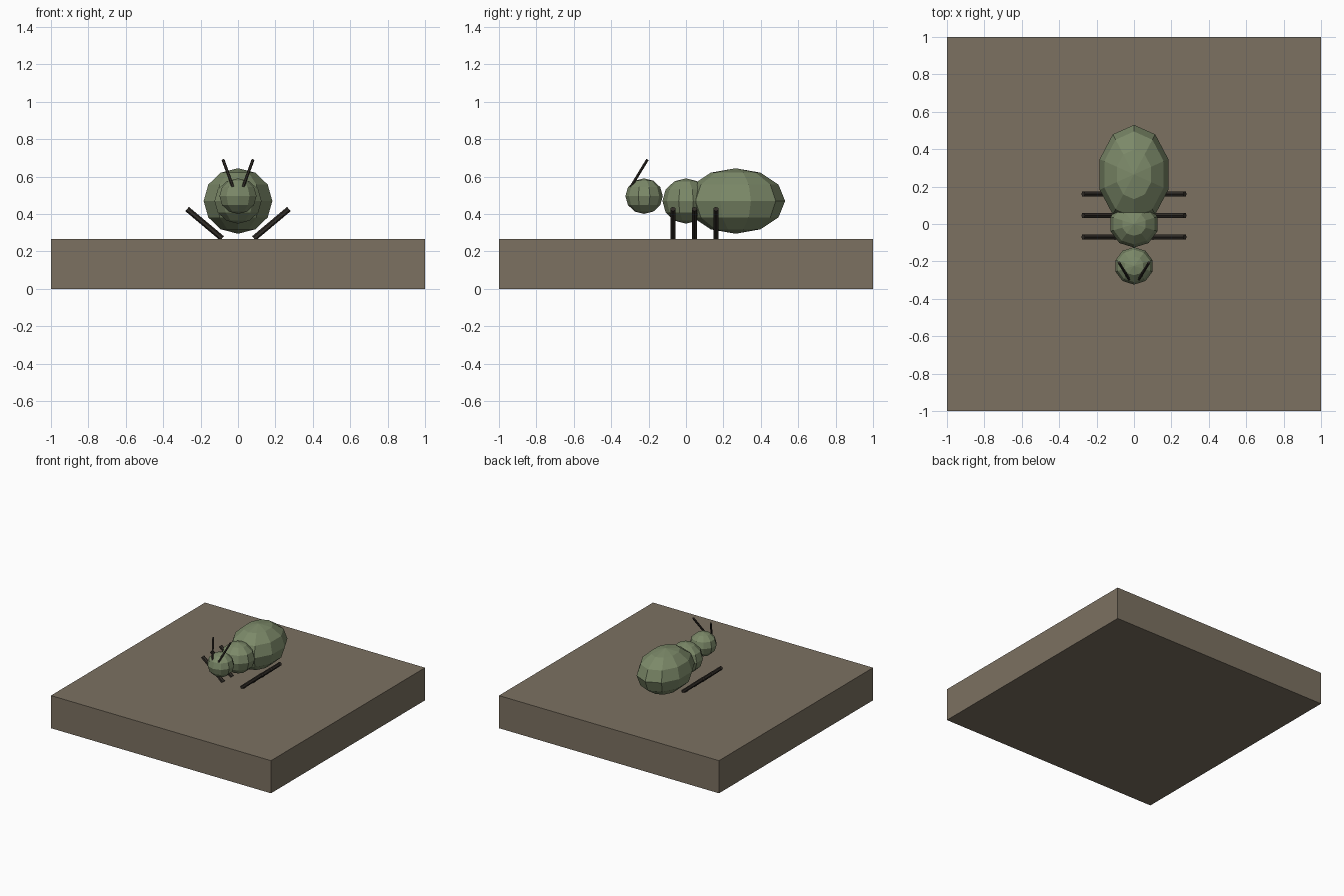
import bpy
from mathutils import Vector

if "Cube" in bpy.data.objects:
    bpy.data.objects.remove(bpy.data.objects["Cube"])


def paint(obj, name, rgb):
    mat = bpy.data.materials.get(name) or bpy.data.materials.new(name)
    mat.diffuse_color = (*rgb, 1)
    mat.use_nodes = True
    mat.node_tree.nodes["Principled BSDF"].inputs["Base Color"].default_value = mat.diffuse_color
    obj.data.materials.append(mat)


def blob(name, loc, size):
    bpy.ops.mesh.primitive_uv_sphere_add(segments=10, ring_count=6, radius=1, location=loc)
    obj = bpy.context.object
    obj.name, obj.scale = name, size
    paint(obj, "green", (0.20, 0.25, 0.14))


def rod(name, a, b, radius, sides=6):
    a, b = Vector(a), Vector(b)
    bpy.ops.mesh.primitive_cylinder_add(vertices=sides, radius=radius,
                                        depth=(b - a).length, location=(a + b) / 2)
    obj = bpy.context.object
    obj.name = name
    obj.rotation_euler = (b - a).to_track_quat('Z', 'Y').to_euler()
    paint(obj, "dark", (0.03, 0.025, 0.02))


# ground slab
bpy.ops.mesh.primitive_cube_add(size=1, location=(0, 0, 0.134))
slab = bpy.context.object
slab.name, slab.scale = "base_slab", (2, 2, 0.268)
paint(slab, "earth", (0.2, 0.165, 0.12))

# body segments
blob("abdomen", (0, 0.265, 0.47), (0.193, 0.265, 0.175))
blob("thorax", (0, 0, 0.47), (0.132, 0.126, 0.121))
blob("head", (0, -0.224, 0.496), (0.104, 0.1, 0.095))

# legs and antennae on both sides
for side, s in (("left", -1), ("right", 1)):
    for i, y in enumerate((-0.07, 0.045, 0.16)):
        rod(f"{side}_leg_{i + 1}", (s * 0.085, y, 0.27), (s * 0.272, y, 0.427), 0.015)
    rod(f"{side}_antenna", (s * 0.027, -0.295, 0.545), (s * 0.08, -0.207, 0.69), 0.008)
